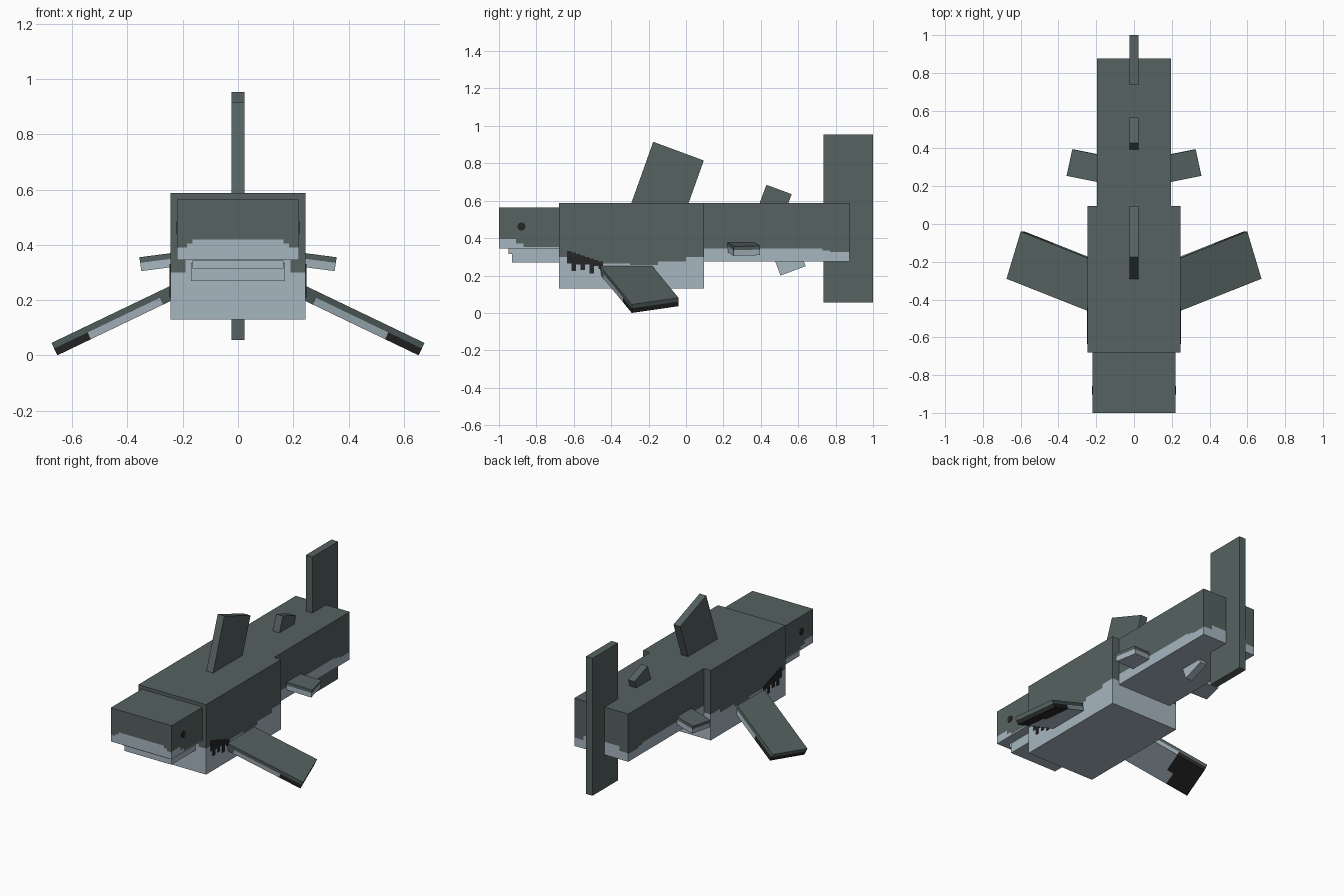
import bpy, bmesh
from mathutils import Matrix, Vector

if "Cube" in bpy.data.objects:
    bpy.data.objects.remove(bpy.data.objects["Cube"], do_unlink=True)


def material(name, rgb):
    m = bpy.data.materials.new(name)
    m.use_nodes = True
    m.diffuse_color = (*rgb, 1)
    bsdf = next(n for n in m.node_tree.nodes if n.type == "BSDF_PRINCIPLED")
    bsdf.inputs["Base Color"].default_value = (*rgb, 1)
    bsdf.inputs["Roughness"].default_value = 0.9
    return m


MATS = [material("slate_grey", (0.089, 0.122, 0.119)),
        material("pale_belly", (0.39, 0.47, 0.53)),
        material("black_marking", (0.019, 0.019, 0.019))]
SLATE, PALE, BLACK = range(3)


def add_box(bm, lo, hi):
    lo, hi = Vector(lo), Vector(hi)
    m = Matrix.Translation((lo + hi) / 2) @ Matrix.Diagonal((*(hi - lo), 1))
    bmesh.ops.create_cube(bm, size=1, matrix=m)


def finish(bm, name):
    bmesh.ops.recalc_face_normals(bm, faces=bm.faces)
    mesh = bpy.data.meshes.new(name)
    bm.to_mesh(mesh)
    bm.free()
    for m in MATS:
        mesh.materials.append(m)
    ob = bpy.data.objects.new(name, mesh)
    bpy.context.scene.collection.objects.link(ob)
    return ob


def box(name, lo, hi, rule, cuts=((), (), ()), matrix=None):
    """Box sliced along each axis, coloured by rule(centre, normal)."""
    bm = bmesh.new()
    add_box(bm, lo, hi)
    for axis, values in enumerate(cuts):
        no = Vector((0, 0, 0))
        no[axis] = 1
        for v in values:
            bmesh.ops.bisect_plane(bm, geom=bm.verts[:] + bm.edges[:] + bm.faces[:],
                                   plane_co=no * v, plane_no=no)
    bm.normal_update()
    for f in bm.faces:
        f.material_index = rule(f.calc_center_median(), f.normal)
    if matrix:
        bm.transform(matrix)
    return finish(bm, name)


def frame(origin, span, chord, thick):
    m = Matrix((span, chord, thick)).transposed().to_4x4()
    m.translation = origin
    return m


def plain(colour):
    return lambda c, n: colour


def step(v, steps, last):
    """Height of a stepped paint line at position v."""
    return next((h for limit, h in steps if v < limit), last)


# Head, with pale muzzle
def head_paint(c, n):
    if abs(n.z) > 0.5:
        return SLATE if n.z > 0 else PALE
    if n.y < -0.5:
        line = step(abs(c.x), [(0.165, 0.42), (0.185, 0.405)], 0.39)
    else:
        line = step(c.y, [(-0.91, 0.395), (-0.87, 0.37)], 0.352)
    return PALE if c.z < line else SLATE


box("head", (-0.22, -1, 0.345), (0.22, -0.68, 0.565), head_paint,
    ((-0.185, -0.165, 0.165, 0.185), (-0.91, -0.87),
     (0.352, 0.37, 0.39, 0.395, 0.405, 0.42)))
box("mouth_plate", (-0.165, -0.95, 0.315), (0.165, -0.68, 0.344), plain(PALE))
box("lower_jaw", (-0.17, -0.93, 0.27), (0.17, -0.68, 0.335), plain(PALE))


# Body, with stepped belly line
def body_paint(c, n):
    if abs(n.z) > 0.5:
        return SLATE if n.z > 0 else PALE
    if abs(n.y) > 0.5:
        line = step(abs(c.x), [(0.19, 0.345)], 0.3)
    else:
        line = step(c.y, [(-0.6, 0.3), (-0.3, 0.265), (-0.15, 0.255), (0, 0.275)], 0.3)
    return PALE if c.z < line else SLATE


box("body", (-0.245, -0.68, 0.13), (0.245, 0.095, 0.587), body_paint,
    ((-0.19, 0.19), (-0.6, -0.3, -0.15, 0), (0.255, 0.265, 0.275, 0.3, 0.345)))


# Tail section
def tail_paint(c, n):
    if abs(n.z) > 0.5:
        return SLATE if n.z > 0 else PALE
    if abs(n.y) > 0.5:
        line = step(abs(c.x), [(0.13, 0.36)], 0.33)
    else:
        line = step(c.y, [(0.73, 0.345), (0.77, 0.335)], 0.325)
    return PALE if c.z < line else SLATE


box("tail_section", (-0.195, 0.09, 0.275), (0.195, 0.875, 0.587), tail_paint,
    ((-0.13, 0.13), (0.73, 0.77), (0.325, 0.33, 0.335, 0.345, 0.36)))
box("tail_fin", (-0.024, 0.735, 0.055), (0.024, 1, 0.953), plain(SLATE))

# Slanted fins on the centre line
for name, corner, chord, root, colour in (
        ("dorsal_fin", (-0.175, 0.915), (0.27, -0.1), (-0.15, -0.42), SLATE),
        ("rear_dorsal_fin", (0.43, 0.685), (0.135, -0.05), (-0.05, -0.135), SLATE),
        ("anal_fin", (0.505, 0.2), (0.135, 0.05), (-0.05, 0.135), PALE)):
    box(name, (-0.5, 0, 0), (0.5, 1, 1), plain(colour),
        matrix=frame((0, *corner), (0.048, 0, 0), (0, *chord), (0, *root)))


# Paired fins: local x runs tip to root, y front to back, z top to bottom
def pectoral_paint(c, n):
    if n.z < -0.5 or (c.z < 0.45 and n.z < 0.5):
        return SLATE
    if c.x < 0.27 + 0.08 * (c.y > 0.4):
        return BLACK
    return PALE if c.x < 0.85 or n.z > 0.5 else SLATE


def pelvic_paint(c, n):
    return SLATE if n.z < -0.5 or (c.z < 0.4 and n.z < 0.5) else PALE


for side, s in (("left", 1), ("right", -1)):
    mirror = Matrix.Diagonal((s, 1, 1, 1))
    box(side + "_pectoral_fin", (0, 0, 0), (1, 1, 1), pectoral_paint,
        ((0.27, 0.35, 0.85), (0.4,), (0.45,)),
        mirror @ frame((0.675, -0.29, 0.045), (-0.45, -0.178, 0.216),
                       (-0.075, 0.25, 0.036), (-0.021, 0, -0.045)))
    box(side + "_pelvic_fin", (0, 0, 0), (1, 1, 1), pelvic_paint,
        ((), (), (0.4,)),
        mirror @ frame((0.357, 0.255, 0.355), (-0.2, -0.04, 0.026),
                       (-0.03, 0.14, 0.004), (-0.007, 0, -0.05)))

    # Eye
    bm = bmesh.new()
    bmesh.ops.create_cone(bm, cap_ends=True, segments=12, radius1=0.022, radius2=0.022,
                          depth=0.006, matrix=Matrix.Translation((s * 0.22, -0.88, 0.462))
                          @ Matrix.Rotation(1.5708, 4, "Y"))
    for f in bm.faces:
        f.material_index = BLACK
    finish(bm, side + "_eye")

    # Ragged dark patch in front of the pectoral fin
    bm = bmesh.new()
    drips = (0.265, 0.225, 0.26, 0.23, 0.26, 0.21, 0.25, 0.235)
    for i, bottom in enumerate(drips):
        y = -0.635 + i * 0.024
        add_box(bm, (s * 0.245 - 0.003, y, bottom),
                (s * 0.245 + 0.003, y + 0.024, 0.33 - 0.008 * i))
    for f in bm.faces:
        f.material_index = BLACK
    finish(bm, side + "_flank_patch")
